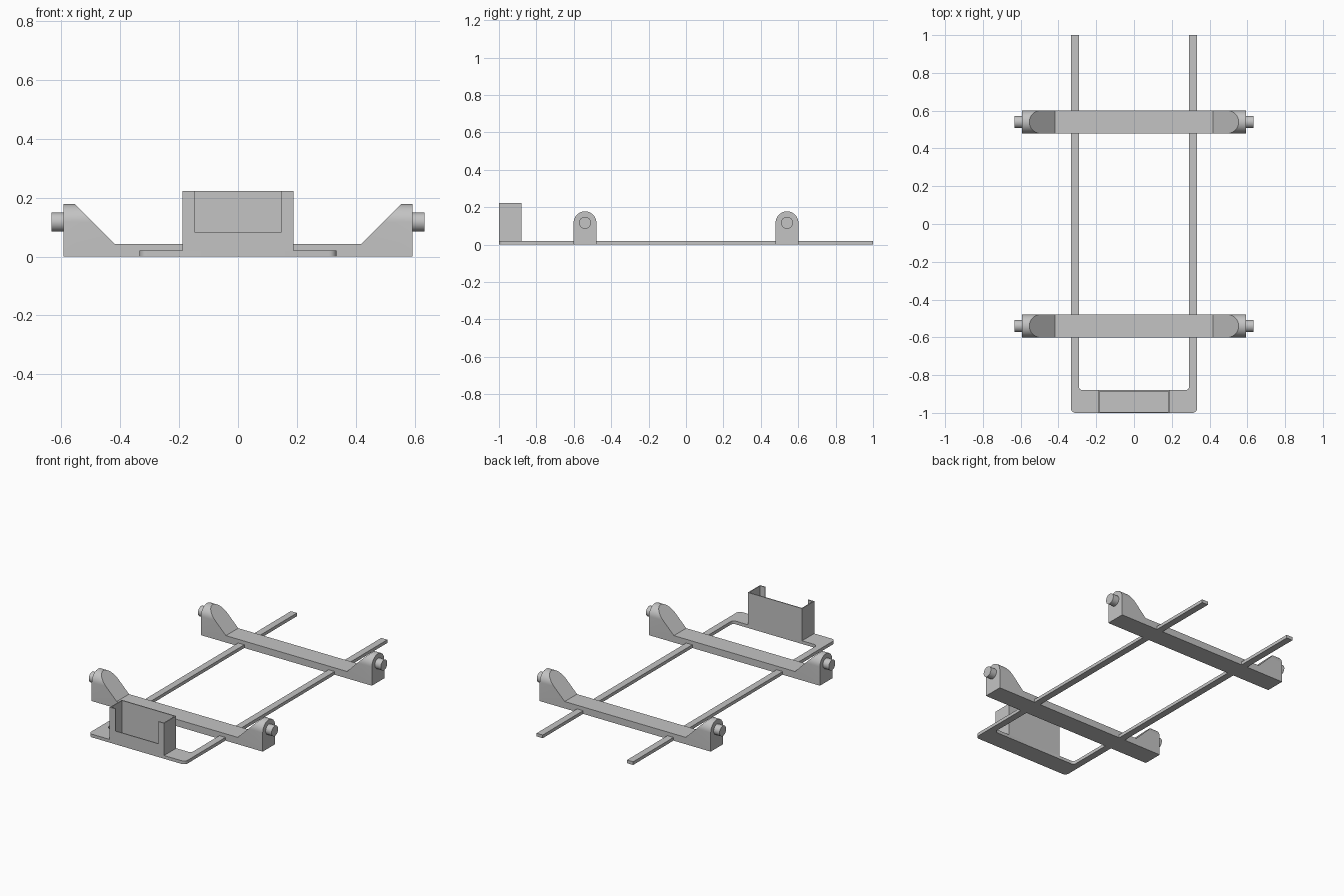
import bpy, bmesh, math
from mathutils import Vector

if "Cube" in bpy.data.objects:
    bpy.data.objects.remove(bpy.data.objects["Cube"])

grey = bpy.data.materials.new("plain grey")
grey.diffuse_color = (0.55, 0.55, 0.55, 1)
grey.use_nodes = True
grey.node_tree.nodes["Principled BSDF"].inputs["Base Color"].default_value = grey.diffuse_color


def finish(name, bm, smooth=True):
    bmesh.ops.remove_doubles(bm, verts=bm.verts, dist=1e-5)
    bmesh.ops.recalc_face_normals(bm, faces=bm.faces)
    me = bpy.data.meshes.new(name)
    bm.to_mesh(me)
    bm.free()
    me.materials.append(grey)
    ob = bpy.data.objects.new(name, me)
    bpy.context.collection.objects.link(ob)
    if smooth:
        bpy.ops.object.select_all(action='DESELECT')
        ob.select_set(True)
        bpy.context.view_layer.objects.active = ob
        bpy.ops.object.shade_smooth_by_angle(angle=math.radians(30))
    return ob


def prism(name, outline, z0, z1, smooth=True):
    """Extrude a plan outline from z0 to z1."""
    bm = bmesh.new()
    face = bm.faces.new([bm.verts.new((x, y, z0)) for x, y in outline])
    new = bmesh.ops.extrude_face_region(bm, geom=[face], use_keep_orig=True)["geom"]
    bmesh.ops.translate(bm, vec=(0, 0, z1 - z0),
                        verts=[v for v in new if isinstance(v, bmesh.types.BMVert)])
    return finish(name, bm, smooth)


def arc(cx, cy, r, a0, a1, n):
    return [(cx + r * math.cos(math.radians(a0 + (a1 - a0) * i / n)),
             cy + r * math.sin(math.radians(a0 + (a1 - a0) * i / n))) for i in range(n + 1)]


# U-shaped flat frame with rounded corners
XO, XI, YF, YI, T = 0.334, 0.292, -1.0, -0.88, 0.02
R, r = 0.025, 0.02
half = ([(XI, 1.0), (XO, 1.0)] + arc(XO - R, YF + R, R, 0, -90, 8))
inner = arc(XI - r, YI + r, r, -90, 0, 8)
outline = half + [(-x, y) for x, y in reversed(half)]
outline += [(-x, y) for x, y in reversed(inner)] + inner
prism("frame", outline, 0, T)

# Open-topped holder: thin walls with a wide notch in the front
BX, WX, W, TOP, SILL = 0.188, 0.148, 0.006, 0.222, 0.083
half = [(WX, YF + W), (WX, YF), (BX, YF), (BX, YI)]
inner = [(BX - W, YI - W), (BX - W, YF + W)]
plan = half + [(-x, y) for x, y in reversed(half)]
plan += [(-x, y) for x, y in reversed(inner)] + inner
prism("holder_walls", plan, T, TOP, False)
prism("holder_front_panel", [(-WX, YF), (WX, YF), (WX, YF + W), (-WX, YF + W)], T, SILL, False)

# Axle beams: low bar rising into arched, sloped ends
EX, HW, ZC, BAR, SX = 0.592, 0.061, 0.117, 0.043, 0.419


def beam(name, yc):
    bm = bmesh.new()

    def face(points):
        bm.faces.new([bm.verts.new(p) for p in points])

    arch = arc(0, ZC, HW, 0, 180, 24)
    slope_x = lambda z: SX + z - BAR
    for s in (1, -1):
        # outer end, inner slope, curved crown
        face([(s * EX, yc + y, z) for y, z in [(-HW, 0), (HW, 0)] + arch])
        face([(s * slope_x(z), yc + y, z) for y, z in [(-HW, BAR), (HW, BAR)] + arch])
        for (ya, za), (yb, zb) in zip(arch, arch[1:]):
            face([(s * EX, yc + ya, za), (s * EX, yc + yb, zb),
                  (s * slope_x(zb), yc + yb, zb), (s * slope_x(za), yc + ya, za)])
        # long side
        half = [(EX, 0), (EX, ZC), (slope_x(ZC), ZC), (SX, BAR)]
        face([(x, yc + s * HW, z) for x, z in half + [(-x, z) for x, z in reversed(half)]])
    for x, z in ((EX, 0), (SX, BAR)):
        face([(-x, yc - HW, z), (x, yc - HW, z), (x, yc + HW, z), (-x, yc + HW, z)])
    finish(name, bm)


# Round peg on the outside of each beam end
def peg(name, s, yc):
    bm = bmesh.new()
    ring = arc(yc, ZC, 0.032, 0, 360, 32)[:-1]
    f = bm.faces.new([bm.verts.new((s * (EX - 0.005), y, z)) for y, z in ring])
    new = bmesh.ops.extrude_face_region(bm, geom=[f], use_keep_orig=True)["geom"]
    bmesh.ops.translate(bm, vec=Vector((s * 0.046, 0, 0)),
                        verts=[v for v in new if isinstance(v, bmesh.types.BMVert)])
    finish(name, bm)


for place, yc in (("front", -0.54), ("rear", 0.54)):
    beam(place + "_axle_beam", yc)
    for side, s in (("left", -1), ("right", 1)):
        peg(place + "_" + side + "_peg", s, yc)
